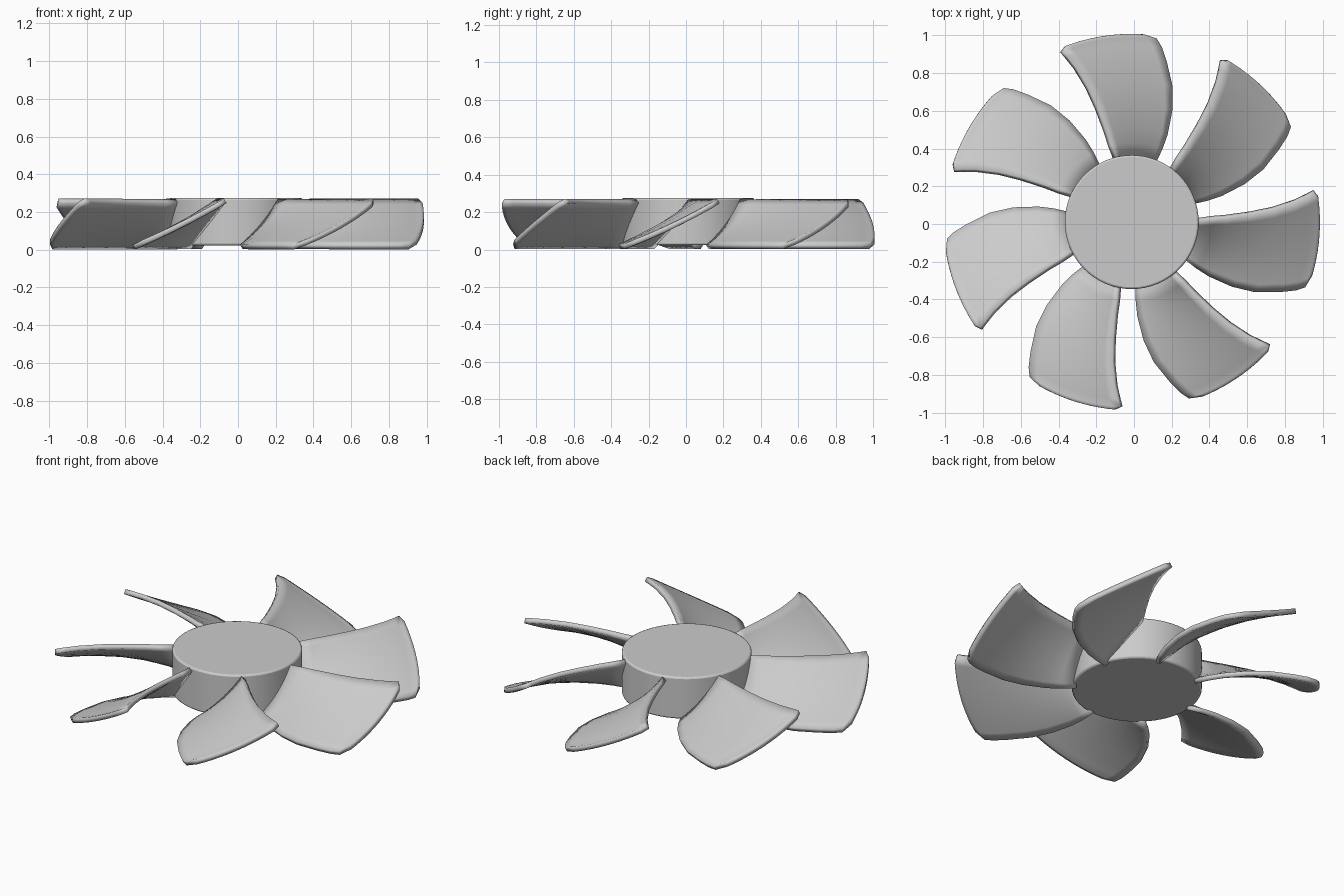
import bpy, bmesh
from math import radians, cos, sin, pi

if "Cube" in bpy.data.objects:
    bpy.data.objects.remove(bpy.data.objects["Cube"])

CENTRE = (-0.012, 0.01)
BLADES = 7
CHORD = 10

# Blade rows: radius, low-edge angle, high-edge angle, chord fraction start and end
ROWS = [
    (0.335, -33.5, 1.5, 0.0, 1.0),
    (0.42, -34.6, 3.0, 0.0, 1.0),
    (0.50, -34.4, 3.4, 0.0, 1.0),
    (0.63, -32.3, 4.4, 0.0, 1.0),
    (0.75, -29.2, 5.6, 0.0, 1.0),
    (0.87, -24.8, 7.4, 0.0, 1.0),
    (0.94, -22.3, 8.8, 0.0, 1.0),
    (0.98, -20.3, 9.6, 0.0, 1.0),
    (0.998, -16.5, 7.5, 0.13, 0.93),
]


def finish(obj, angle):
    bpy.ops.object.select_all(action='DESELECT')
    bpy.context.view_layer.objects.active = obj
    obj.select_set(True)
    bpy.ops.object.shade_smooth_by_angle(angle=radians(angle))


# Hub: solid drum with a softened rim
bpy.ops.mesh.primitive_cylinder_add(vertices=64, radius=0.355, depth=0.252,
                                    location=(*CENTRE, 0.149))
hub = bpy.context.object
hub.name = "hub"
bevel = hub.modifiers.new("rim", 'BEVEL')
bevel.width = 0.01
bevel.segments = 2
bevel.limit_method = 'ANGLE'
finish(hub, 40)


# Blade: pitched, cambered sheet swept between two curved edges
def blade_mesh():
    bm = bmesh.new()
    grid = []
    for r, lo, hi, v0, v1 in ROWS:
        row = []
        for i in range(CHORD + 1):
            t = i / CHORD
            a = radians(lo + (hi - lo) * t)
            v = v0 + (v1 - v0) * t
            z = 0.015 + 0.244 * (v - 0.25 * v * (1 - v))
            row.append(bm.verts.new((r * cos(a), r * sin(a), z)))
        grid.append(row)
    for a, b in zip(grid, grid[1:]):
        for i in range(CHORD):
            bm.faces.new((a[i], b[i], b[i + 1], a[i + 1]))
    mesh = bpy.data.meshes.new("blade")
    bm.to_mesh(mesh)
    bm.free()
    return mesh


mesh = blade_mesh()
for k in range(BLADES):
    blade = bpy.data.objects.new(f"blade_{k + 1}", mesh.copy())
    bpy.context.collection.objects.link(blade)
    blade.location = (*CENTRE, 0)
    blade.rotation_euler.z = 2 * pi * k / BLADES
    solid = blade.modifiers.new("thickness", 'SOLIDIFY')
    solid.thickness = 0.028
    solid.offset = 0
    finish(blade, 35)
bpy.data.meshes.remove(mesh)
